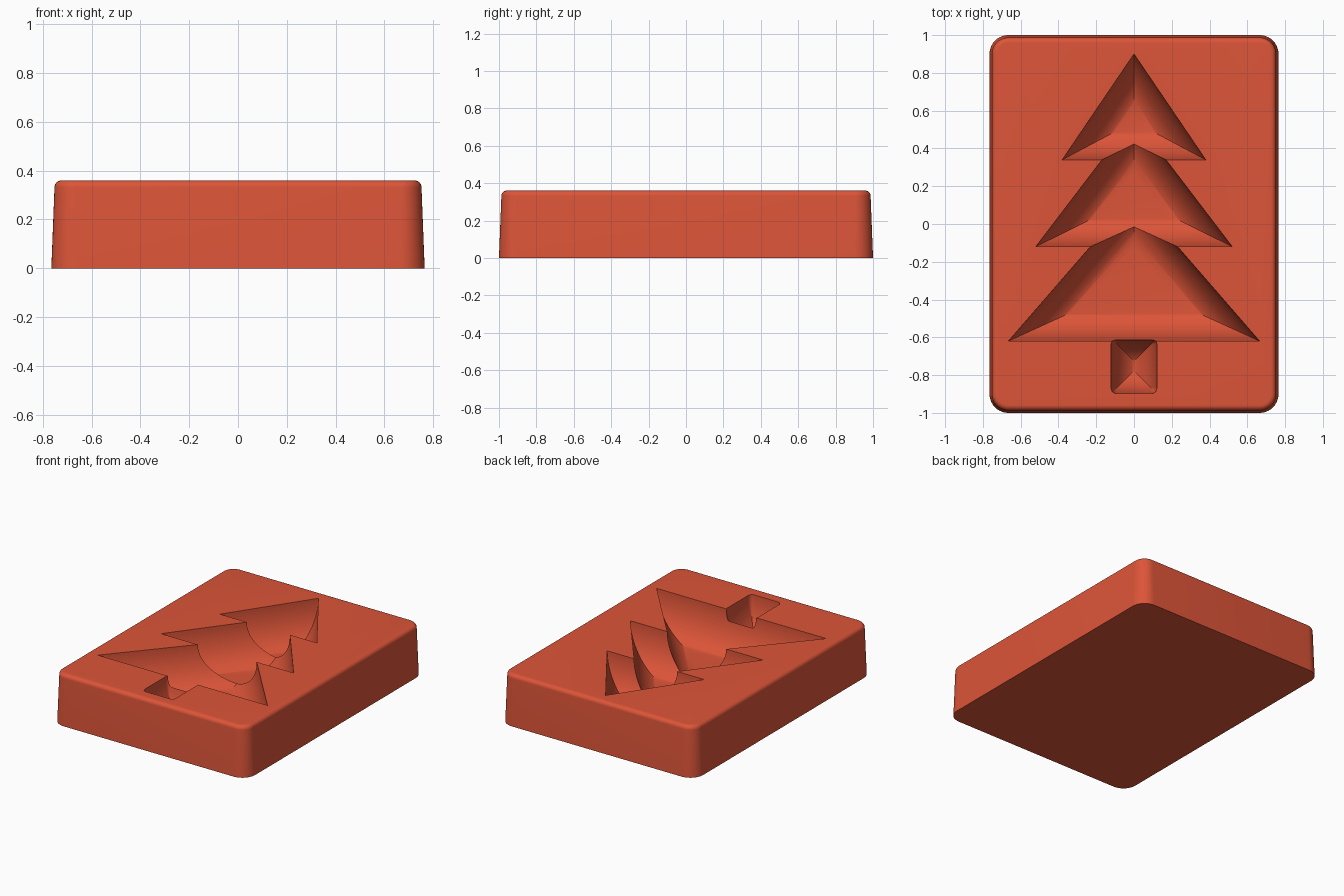
import bpy
import math

if "Cube" in bpy.data.objects:
    bpy.data.objects.remove(bpy.data.objects["Cube"], do_unlink=True)

TOP = 0.36        # block height
WALL = 0.18       # plan width of the curved cavity wall
DEPTH = 0.28      # cavity depth
STEPS = 24

clay = bpy.data.materials.new("terracotta red")
clay.use_nodes = True
colour = (0.72, 0.09, 0.04, 1)
clay.diffuse_color = colour
clay.node_tree.nodes["Principled BSDF"].inputs["Base Color"].default_value = colour


def rounded_rect(hx, hy, r, cy=0, n=10):
    """Counter-clockwise outline with rounded corners."""
    pts = []
    for k, (sx, sy) in enumerate([(1, 1), (-1, 1), (-1, -1), (1, -1)]):
        for i in range(n + 1):
            a = math.pi / 2 * (k + i / n)
            pts.append((sx * (hx - r) + r * math.cos(a),
                        cy + sy * (hy - r) + r * math.sin(a)))
    return pts


def loft(name, rings):
    """Solid through rings of (outline, height), listed bottom to top."""
    n = len(rings[0][0])
    verts = [(x, y, z) for outline, z in rings for x, y in outline]
    faces = [list(range(n))[::-1], [len(verts) - n + i for i in range(n)]]
    for k in range(len(rings) - 1):
        for i in range(n):
            j = (i + 1) % n
            faces.append([k * n + i, k * n + j, (k + 1) * n + j, (k + 1) * n + i])
    mesh = bpy.data.meshes.new(name)
    mesh.from_pydata(verts, [], faces)
    mesh.materials.append(clay)
    obj = bpy.data.objects.new(name, mesh)
    bpy.context.collection.objects.link(obj)
    return obj


def cavity(name, inset, limit):
    """Cutter whose outline shrinks along a quarter ellipse as it deepens."""
    end = math.acos(max(0, 1 - limit / WALL))
    rings = [(inset(0), TOP + 0.05)]
    for i in range(STEPS + 1):
        a = end * i / STEPS
        rings.append((inset(WALL * (1 - math.cos(a))), TOP - DEPTH * math.sin(a)))
    obj = loft(name, rings[::-1])
    obj.hide_render = True
    return obj


def tier(name, half, base, apex):
    height = apex - base
    r = half * math.tan(math.atan2(height, half) / 2)   # inradius

    def inset(t):
        s = 1 - t / r
        return [(x * s, base + r + (y - base - r) * s)
                for x, y in [(-half, base), (half, base), (0, apex)]]
    return cavity(name, inset, min(WALL, r * 0.98))


# Tapered block with rounded corners and a soft top rim
fillet = 0.028
rings = [(rounded_rect(0.765, 1.0, 0.1), 0)]
for i in range(9):
    a = math.pi / 2 * i / 8
    d = 0.013 + fillet * (1 - math.cos(a))
    rings.append((rounded_rect(0.765 - d, 1 - d, 0.1 - d),
                  TOP - fillet + fillet * math.sin(a)))
block = loft("mould_block", rings)


# Tree-shaped hollow: three tiers and a trunk
def trunk_inset(t):
    return rounded_rect(0.121 - t, 0.146 - t, max(0.03 - t, 0.0005), -0.752, 5)


cutters = [
    tier("top_tier_cutter", 0.38, 0.34, 0.90),
    tier("middle_tier_cutter", 0.52, -0.12, 0.562),
    tier("bottom_tier_cutter", 0.665, -0.62, 0.146),
    cavity("trunk_cutter", trunk_inset, 0.118),
]
bpy.ops.object.select_all(action='DESELECT')
bpy.context.view_layer.objects.active = block
block.select_set(True)
for cutter in cutters:
    mod = block.modifiers.new(cutter.name, 'BOOLEAN')
    mod.operation = 'DIFFERENCE'
    mod.solver = 'EXACT'
    mod.object = cutter
    bpy.ops.object.modifier_apply(modifier=mod.name)
    bpy.data.objects.remove(cutter, do_unlink=True)

bpy.ops.object.shade_smooth_by_angle(angle=math.radians(30))
